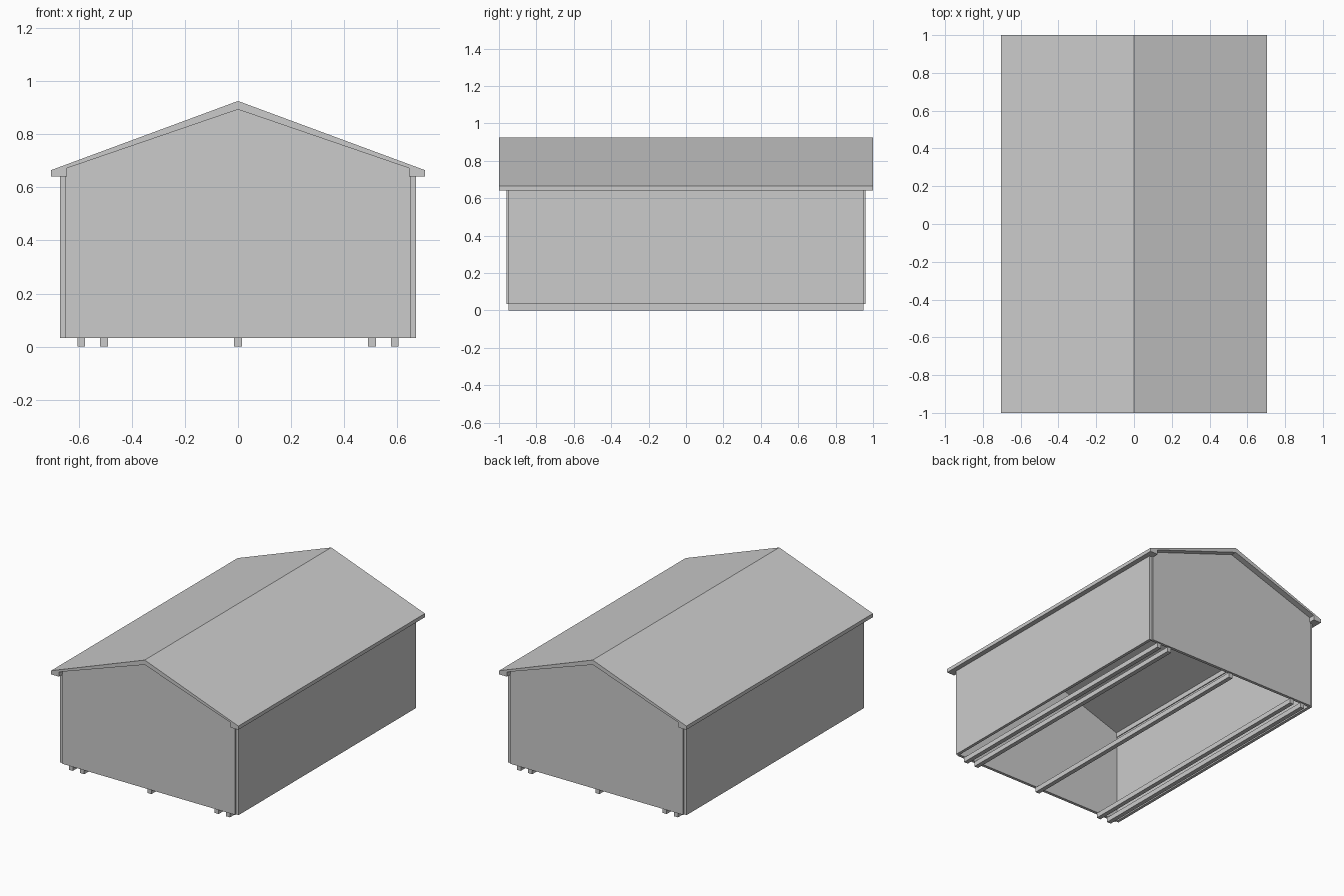
import bpy

old = bpy.data.objects.get("Cube")
if old:
    bpy.data.objects.remove(old, do_unlink=True)

# One plain grey for the whole building
grey = bpy.data.materials.new("plain_grey")
grey.use_nodes = True
colour = (0.6, 0.6, 0.6, 1)
grey.diffuse_color = colour
grey.node_tree.nodes["Principled BSDF"].inputs["Base Color"].default_value = colour


def prism(name, profile, y0, y1):
    """Extrude an (x, z) outline, counter-clockwise from the front, along y."""
    n = len(profile)
    verts = [(x, y, z) for y in (y0, y1) for x, z in profile]
    faces = [tuple(range(n)), tuple(reversed(range(n, 2 * n)))]
    for i in range(n):
        j = (i + 1) % n
        faces.append((i, n + i, n + j, j))
    mesh = bpy.data.meshes.new(name)
    mesh.from_pydata(verts, [], faces)
    mesh.materials.append(grey)
    obj = bpy.data.objects.new(name, mesh)
    bpy.context.collection.objects.link(obj)
    return obj


def box(name, x0, x1, y0, y1, z0, z1):
    return prism(name, [(x0, z0), (x1, z0), (x1, z1), (x0, z1)], y0, y1)


def mirrored(half):
    """Complete a right-hand outline across x = 0."""
    return half + [(-x, z) for x, z in reversed(half) if x > 0]


FLOOR, EAVE, WALL_X, END_Y, THICK = 0.033, 0.64, 0.67, 0.96, 0.02

# Gabled roof with boxed eaves
upper = [(0.703, EAVE), (0.703, 0.665), (0, 0.925), (-0.703, 0.665), (-0.703, EAVE)]
lower = [(-0.644, EAVE), (-0.644, 0.672), (0, 0.893), (0.644, 0.672), (0.644, EAVE)]
prism("roof", upper + lower, -1, 1)

# Gable walls fit between the side walls and stand slightly proud of them
gable = mirrored([(0.65, FLOOR), (0.65, EAVE), (0.644, 0.672), (0, 0.893)])
prism("front_wall", gable, -END_Y, -END_Y + THICK)
prism("back_wall", gable, END_Y - THICK, END_Y)

# Side walls
for name, side in (("left_wall", 1), ("right_wall", -1)):
    inner, outer = side * (WALL_X - THICK), side * WALL_X
    box(name, min(inner, outer), max(inner, outer), -0.95, 0.95, FLOOR, EAVE)

# Open base carried on long runners
for i, x in enumerate((-0.59, -0.505, 0, 0.505, 0.59)):
    box(f"runner_{i + 1}", x - 0.015, x + 0.015, -0.95, 0.95, 0, FLOOR)
